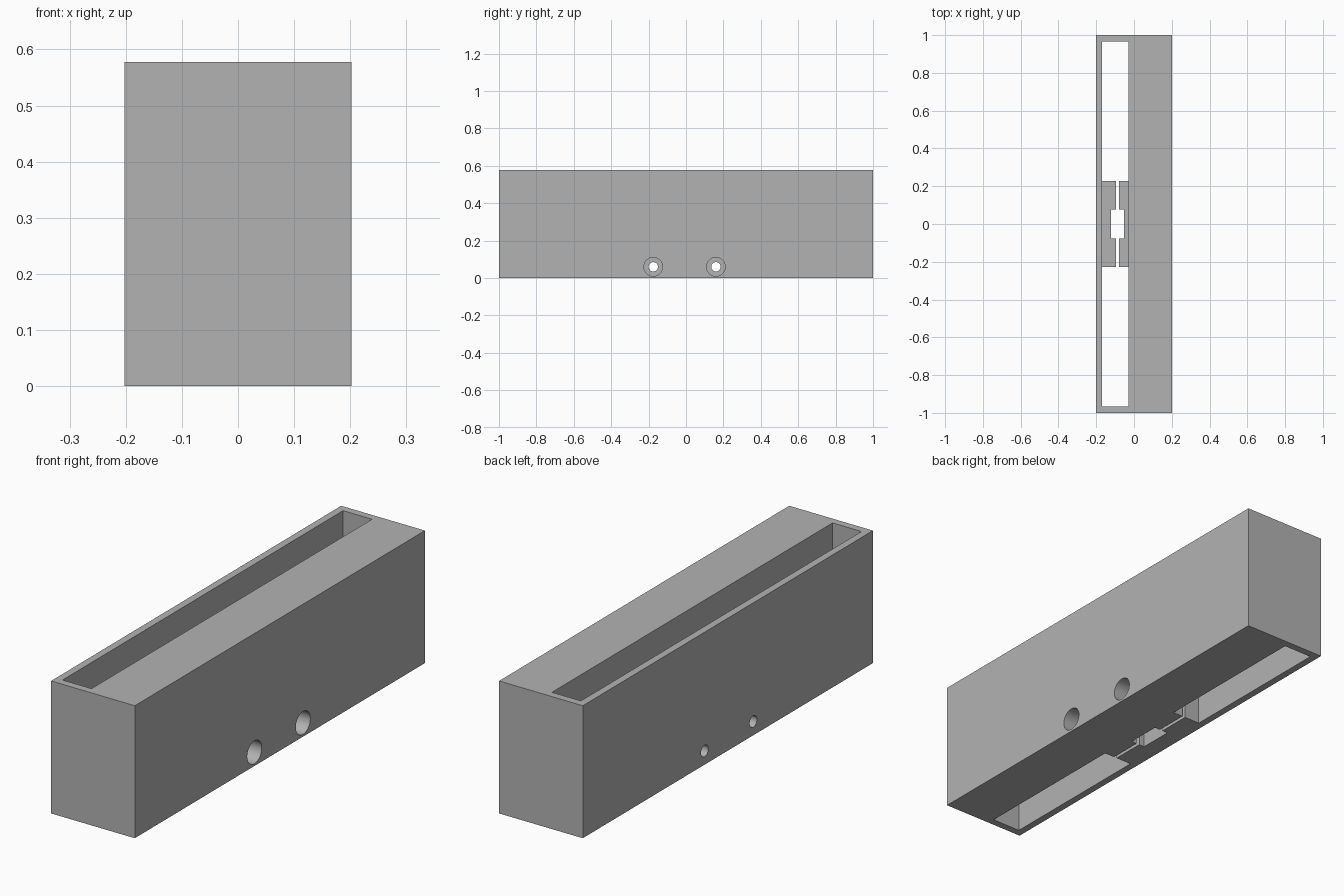
import bpy
import bmesh
from math import pi

if "Cube" in bpy.data.objects:
    bpy.data.objects.remove(bpy.data.objects["Cube"])

grey = bpy.data.materials.new("plain grey")
grey.use_nodes = True
colour = (0.45, 0.45, 0.45, 1)
grey.diffuse_color = colour
grey.node_tree.nodes["Principled BSDF"].inputs["Base Color"].default_value = colour

HALF_WIDTH, HEIGHT = 0.202, 0.578
SLOT = (-0.17, -0.03)
GAP = (-0.094, -0.079)
POCKET = (-0.121, -0.052)
JAW_END, POCKET_END, JAW_HEIGHT = 0.227, 0.077, 0.14
BOLTS = (-0.175, 0.16)
BOLT_Z = 0.06


def prism(name, outline, bottom, top):
    """Extrude a plan outline upwards into a solid."""
    bm = bmesh.new()
    face = bm.faces.new([bm.verts.new((x, y, bottom)) for x, y in outline])
    extruded = bmesh.ops.extrude_face_region(bm, geom=[face])["geom"]
    verts = [v for v in extruded if isinstance(v, bmesh.types.BMVert)]
    bmesh.ops.translate(bm, verts=verts, vec=(0, 0, top - bottom))
    bmesh.ops.recalc_face_normals(bm, faces=bm.faces)
    mesh = bpy.data.meshes.new(name)
    bm.to_mesh(mesh)
    bm.free()
    mesh.materials.append(grey)
    obj = bpy.data.objects.new(name, mesh)
    bpy.context.collection.objects.link(obj)
    return obj


def rectangle(x0, x1, y0, y1):
    return [(x0, y0), (x1, y0), (x1, y1), (x0, y1)]


def bore(y, radius, x0, x1):
    """Cylinder along x used to drill a bolt hole."""
    bpy.ops.mesh.primitive_cylinder_add(
        vertices=48, radius=radius, depth=x1 - x0,
        location=((x0 + x1) / 2, y, BOLT_Z), rotation=(0, pi / 2, 0))
    obj = bpy.context.object
    obj.name = "bore_cutter"
    obj.hide_render = True
    obj.data.materials.append(grey)
    return obj


def cut(obj, cutter):
    mod = obj.modifiers.new("cut", "BOOLEAN")
    mod.operation = "DIFFERENCE"
    mod.solver = "EXACT"
    mod.object = cutter
    bpy.ops.object.select_all(action="DESELECT")
    bpy.context.view_layer.objects.active = obj
    obj.select_set(True)
    bpy.ops.object.modifier_apply(modifier=mod.name)


# Long housing with an open slot running top to bottom
housing = prism("housing", rectangle(-HALF_WIDTH, HALF_WIDTH, -1, 1), 0, HEIGHT)
slot = prism("slot_cutter", rectangle(*SLOT, -0.967, 0.967), -0.1, HEIGHT + 0.1)
cut(housing, slot)

# Pair of clamp jaws low in the slot, notched in the middle
jaws = []
for name, wall, gap, pocket in zip(("right_jaw", "left_jaw"), SLOT, GAP, POCKET):
    outline = [(wall, -JAW_END), (gap, -JAW_END), (gap, -POCKET_END),
               (pocket, -POCKET_END), (pocket, POCKET_END), (gap, POCKET_END),
               (gap, JAW_END), (wall, JAW_END)]
    jaws.append(prism(name, outline, 0, JAW_HEIGHT))

# Bolt holes through everything, with wide counterbores on the left side
cutters = [slot]
for y in BOLTS:
    through = bore(y, 0.025, -0.4, 0.4)
    counterbore = bore(y, 0.05, 0.0, 0.4)
    for part in [housing] + jaws:
        cut(part, through)
    cut(housing, counterbore)
    cutters += [through, counterbore]

for cutter in cutters:
    bpy.data.objects.remove(cutter)

# Smooth bores, crisp corners
for part in [housing] + jaws:
    bpy.ops.object.select_all(action="DESELECT")
    part.select_set(True)
    bpy.context.view_layer.objects.active = part
    bpy.ops.object.shade_smooth_by_angle(angle=pi / 6)
